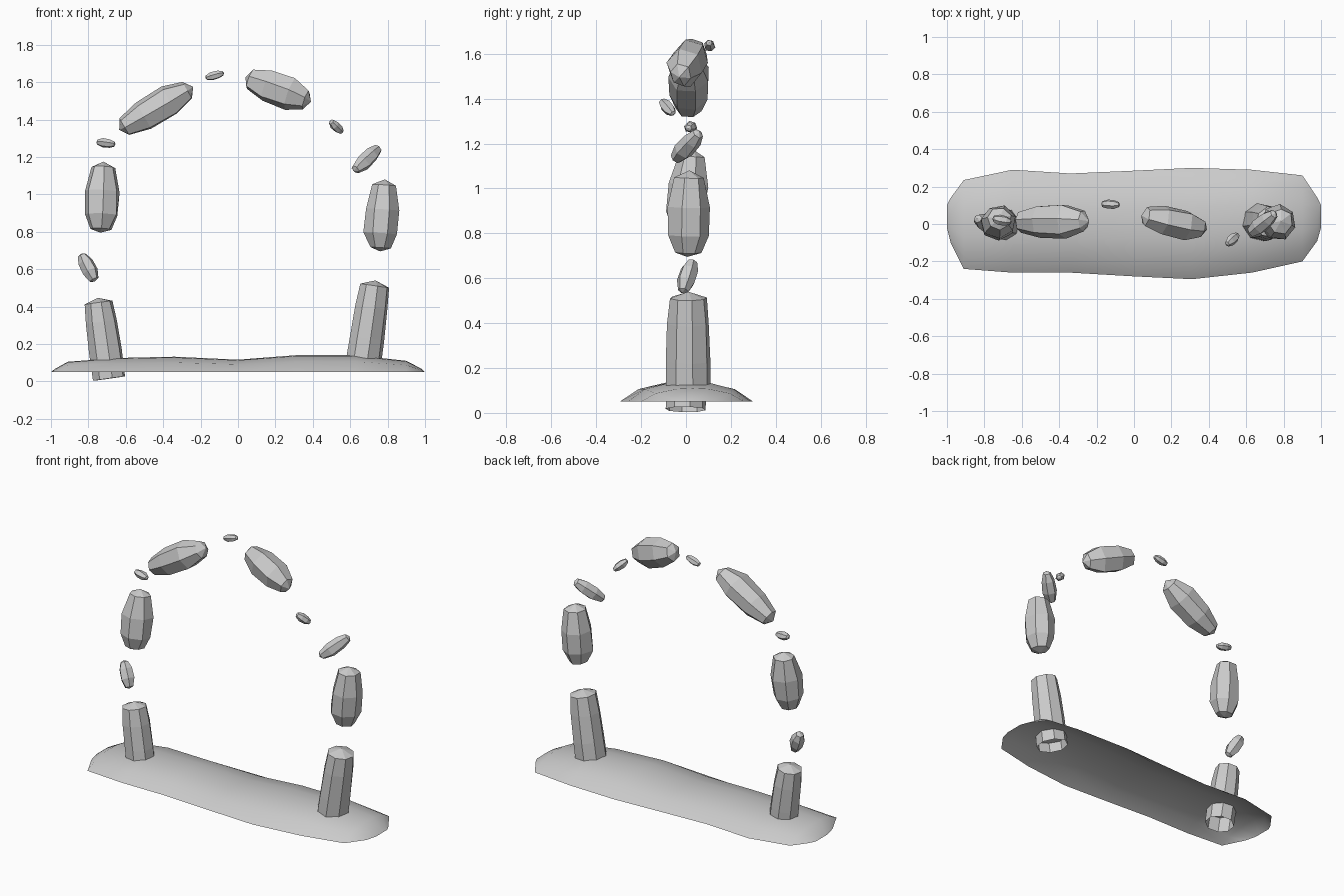
import bpy, math, random
from mathutils import Vector

if "Cube" in bpy.data.objects:
    bpy.data.objects.remove(bpy.data.objects["Cube"])

random.seed(4)


def make(name, verts, faces, smooth=False):
    me = bpy.data.meshes.new(name)
    me.from_pydata(verts, [], faces)
    me.polygons.foreach_set("use_smooth", [smooth] * len(faces))
    ob = bpy.data.objects.new(name, me)
    bpy.context.collection.objects.link(ob)
    return ob


def stone(name, p0, p1, rx, ry, rings, sides=6, turn=0.3, open_base=False, jitter=0.06):
    """Faceted stone along p0-p1; rings are (fraction along axis, radius factor)."""
    p0, p1 = Vector(p0), Vector(p1)
    w = (p1 - p0).normalized()
    u = Vector((0, 1, 0)).cross(w).normalized()   # in the arch plane
    v = w.cross(u)                                # across the arch
    verts, faces = [], []
    for t, f in rings:
        for i in range(sides):
            a = turn + math.tau * i / sides
            k = f * (1 + random.uniform(-jitter, jitter))
            verts.append(p0.lerp(p1, t) + u * rx * k * math.cos(a) + v * ry * k * math.sin(a))
    for r in range(len(rings) - 1):
        for i in range(sides):
            j = (i + 1) % sides
            a, b = r * sides, (r + 1) * sides
            faces.append((a + i, a + j, b + j, b + i))
    # pointed caps
    top = len(verts)
    verts.append(p1)
    last = (len(rings) - 1) * sides
    faces += [(last + i, last + (i + 1) % sides, top) for i in range(sides)]
    if not open_base:
        verts.append(p0)
        faces += [((i + 1) % sides, i, top + 1) for i in range(sides)]
    return make(name, verts, faces)


# low mound, an open smooth shell: (x, y min, y max, crest height)
sections = [(-1, -.02, .10, .05), (-.98, -.10, .14, .066), (-.91, -.24, .235, .105),
            (-.65, -.26, .29, .125), (-.34, -.26, .27, .132), (0, -.28, .285, .116),
            (.31, -.295, .30, .14), (.63, -.26, .29, .14), (.90, -.20, .26, .11),
            (.98, -.09, .14, .068), (1, -.02, .10, .05)]
across = [(0, 0), (.14, .62), (.35, .95), (.5, 1), (.65, .95), (.86, .62), (1, 0)]
mv, mf, n = [], [], len(across)
for x, lo, hi, top in sections:
    mv += [(x, lo + (hi - lo) * s, .05 + (top - .05) * h) for s, h in across]
for r in range(len(sections) - 1):
    for c in range(n - 1):
        a = r * n + c
        mf.append((a, a + n, a + n + 1, a + 1))
make("ground_mound", mv, mf, True)

# standing pillar stumps, open underneath
stump = [(0, 1), (.35, 1), (.7, .94), (.94, .84)]
stone("left_pillar", (-.69, 0, .015), (-.75, .005, .447), .09, .09, stump, 8, .2, True, .03)
stone("right_pillar", (.665, .01, .065), (.735, .01, .54), .095, .1, stump, 8, .2, True, .03)

# floating large stones of the arch
big = [(.07, .62), (.33, .97), (.68, 1), (.92, .6)]
upright = [(.05, .6), (.25, .97), (.58, 1), (.92, .68)]
stone("left_large_stone", (-.735, -.01, .795), (-.72, .03, 1.175), .095, .088, upright, 7)
stone("right_large_stone", (.76, .005, .695), (.785, .015, 1.08), .095, .1, upright, 7, .6)
stone("top_left_stone", (-.635, .015, 1.345), (-.24, .015, 1.575), .087, .095, big, 7)
stone("top_right_stone", (.04, .045, 1.625), (.39, -.03, 1.495), .088, .083, big, 6)

# floating small stones between them
small = [(.06, .6), (.35, 1), (.7, .95), (.94, .55)]
stone("left_lower_chip", (-.765, -.015, .535), (-.84, .03, .682), .043, .042, small)
stone("left_upper_chip", (-.757, .03, 1.28), (-.655, .01, 1.268), .025, .028, small)
stone("top_chip", (-.175, .107, 1.622), (-.075, .103, 1.65), .023, .025, small)
stone("right_upper_chip", (.495, -.11, 1.392), (.557, -.055, 1.33), .025, .028, small)
stone("right_middle_stone", (.62, -.05, 1.125), (.757, .06, 1.252), .044, .046, small)
